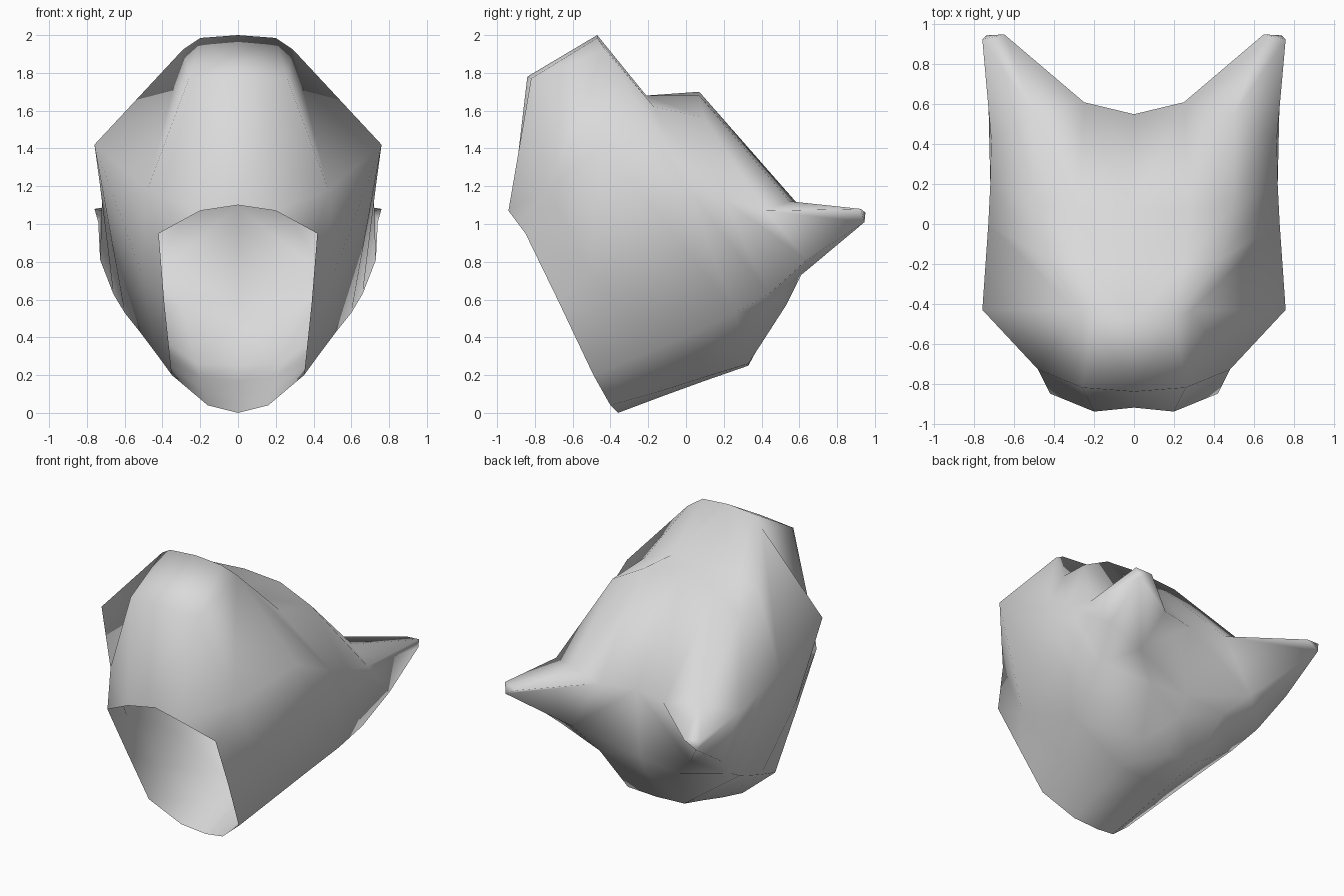
import bpy
import bmesh

cube = bpy.data.objects.get("Cube")
if cube:
    bpy.data.objects.remove(cube, do_unlink=True)


def make_material(name, colour):
    mat = bpy.data.materials.new(name)
    mat.use_nodes = True
    mat.diffuse_color = colour
    for node in mat.node_tree.nodes:
        if node.type == 'BSDF_PRINCIPLED':
            node.inputs["Base Color"].default_value = colour
    return mat


# Half cross-sections, each running from the top centre round to the bottom centre
neck_rim = [(0, -.92, 1.1), (.2, -.94, 1.07), (.42, -.85, .95), (.39, -.67, .58),
            (.35, -.49, .2), (.16, -.4, .04), (0, -.36, 0)]
throat = [(0, -.84, 1.78), (.26, -.82, 1.77), (.48, -.73, 1.18), (.51, -.5, .74),
          (.43, -.22, .31), (.18, -.15, .11), (0, -.12, .09)]
crown = [(0, -.47, 2), (.2, -.47, 1.985), (.29, -.43, 1.925), (.76, -.43, 1.42),
         (.52, .05, .43), (.2, .1, .19), (0, .1, .17)]
notch = [(0, -.21, 1.68), (.25, -.21, 1.68), (.44, -.17, 1.62), (.73, 0, 1.2),
         (.6, .26, .53), (.22, .33, .26), (0, .33, .25)]
brow = [(0, .07, 1.7), (.28, .07, 1.68), (.5, .1, 1.56), (.72, .2, 1.13),
        (.66, .44, .63), (.3, .53, .57), (0, .45, .47)]
ear_base = [(0, .55, 1.09), (.25, .61, 1.085), (.5, .55, 1.12), (.715, .42, 1.07),
            (.73, .64, .81), (.46, .61, .73), (0, .51, .6)]
# The ear tip pulls out three points of the base and keeps the rest in place
ear_tip = ear_base[:2] + [(.65, .95, 1.06), (.76, .925, 1.08), (.74, .945, 1.01)] + ear_base[5:]

sections = [neck_rim, throat, crown, notch, brow, ear_base, ear_tip]

# Loft the sections into an open half shell
bm = bmesh.new()
rows = [[bm.verts.new(point) for point in section] for section in sections]
for row, following in zip(rows, rows[1:]):
    for i in range(len(row) - 1):
        bm.faces.new((row[i], row[i + 1], following[i + 1], following[i]))

# Close the back wall and the back of the ear
last = rows[-1]
for corners in ((0, 1, 5, 6), (1, 2, 4, 5), (2, 3, 4)):
    bm.faces.new([last[i] for i in corners])

# Reflect the half shell and weld it down the middle
half = bm.verts[:] + bm.edges[:] + bm.faces[:]
copy = bmesh.ops.duplicate(bm, geom=half)["geom"]
for vert in copy:
    if isinstance(vert, bmesh.types.BMVert):
        vert.co.x = -vert.co.x
bmesh.ops.remove_doubles(bm, verts=bm.verts[:], dist=.001)
bmesh.ops.recalc_face_normals(bm, faces=bm.faces[:])

# Point the shell's surface outwards, judged by its widest side
side = max(bm.faces, key=lambda face: abs(face.normal.x) * face.calc_area())
if side.normal.x * side.calc_center_median().x < 0:
    bmesh.ops.reverse_faces(bm, faces=bm.faces[:])

for face in bm.faces:
    face.smooth = True

mesh = bpy.data.meshes.new("eared_head_shell")
bm.to_mesh(mesh)
bm.free()
head = bpy.data.objects.new("eared_head_shell", mesh)
bpy.context.collection.objects.link(head)
mesh.materials.append(make_material("light_grey", (.7, .7, .7, 1)))
